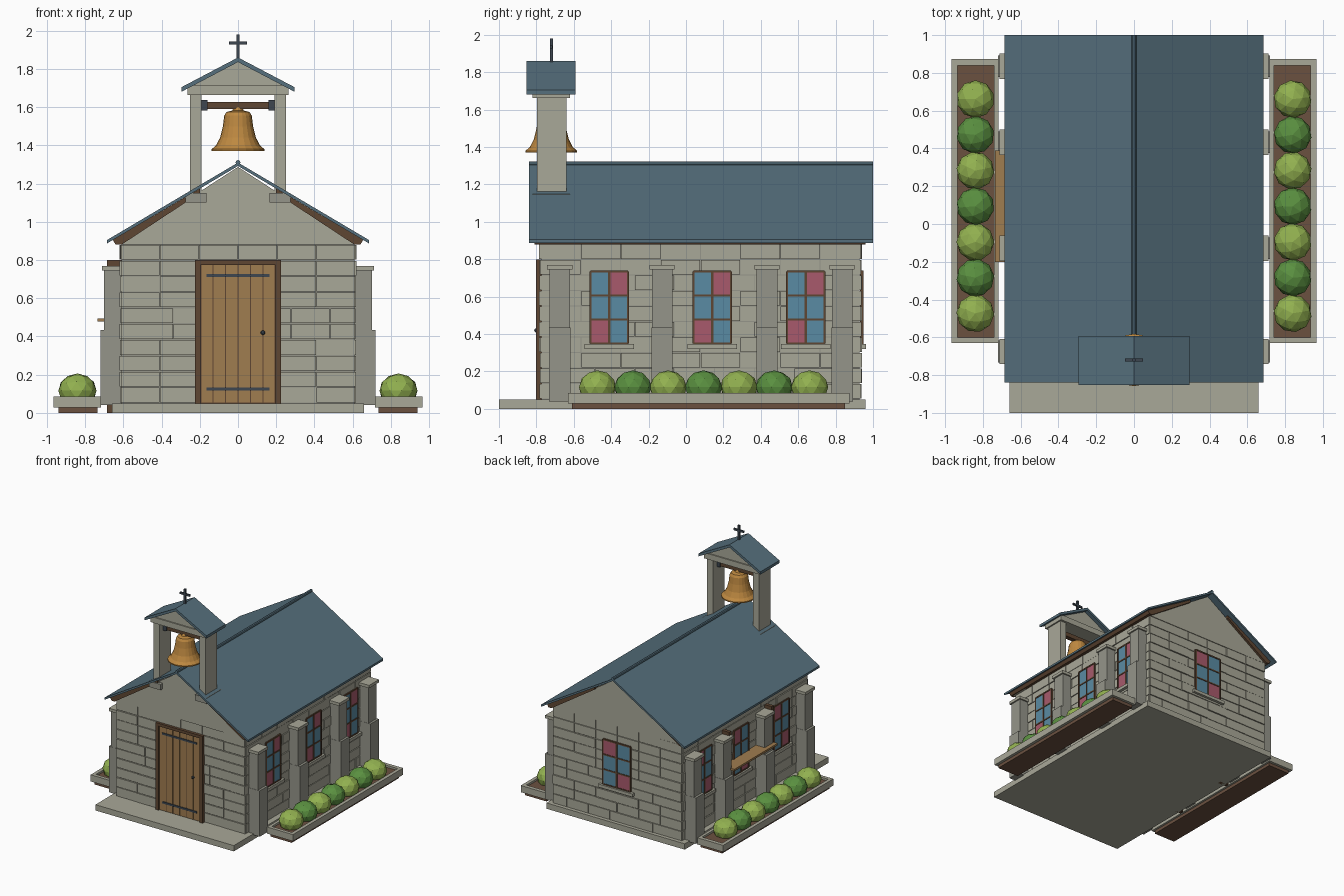
import bpy, bmesh, math, random
from mathutils import Matrix

if "Cube" in bpy.data.objects:
    bpy.data.objects.remove(bpy.data.objects["Cube"])

random.seed(4)

def srgb(h):
    c = [int(h[i:i + 2], 16) / 255 for i in (0, 2, 4)]
    return [(v / 12.92 if v < .04 else ((v + .055) / 1.055) ** 2.4) for v in c] + [1]

MATS = {}
for n, h in dict(stone="a9a898", dark_stone="95958a", slate="56707d", wood="a07d50", trim="5f4632",
                 iron="3d4650", bronze="bd8840", blue_glass="5a8ba3", red_glass="a85a6c",
                 soil="6b5140", light_leaf="92b150", dark_leaf="5a9040").items():
    MATS[n] = bpy.data.materials.new(n)
    MATS[n].diffuse_color = srgb(h)

def finish(name, bm, mat):
    bmesh.ops.recalc_face_normals(bm, faces=bm.faces)
    me = bpy.data.meshes.new(name)
    bm.to_mesh(me)
    bm.free()
    ob = bpy.data.objects.new(name, me)
    bpy.context.collection.objects.link(ob)
    me.materials.append(MATS[mat])
    return ob

def boxes(name, items, mat):
    """One object from boxes given as (x0, x1, y0, y1, z0, z1)."""
    bm = bmesh.new()
    for x0, x1, y0, y1, z0, z1 in items:
        m = Matrix.Translation(((x0 + x1) / 2, (y0 + y1) / 2, (z0 + z1) / 2)) @ \
            Matrix.Diagonal((abs(x1 - x0), abs(y1 - y0), abs(z1 - z0), 1))
        bmesh.ops.create_cube(bm, size=1, matrix=m)
    return finish(name, bm, mat)

def both(*b):
    """A box and its mirror image in x."""
    return [b, (-b[1], -b[0]) + b[2:]]

def prism(name, pts, y0, y1, mat):
    """Extrude an x-z outline along y."""
    bm = bmesh.new()
    f = bm.faces.new([bm.verts.new((x, y0, z)) for x, z in pts])
    r = bmesh.ops.extrude_face_region(bm, geom=[f])
    bmesh.ops.translate(bm, vec=(0, y1 - y0, 0),
                        verts=[v for v in r["geom"] if isinstance(v, bmesh.types.BMVert)])
    return finish(name, bm, mat)

def chevron(name, w, eave, apex, t, y0, y1, mat):
    return prism(name, [(-w, eave), (0, apex), (w, eave), (w, eave - t), (0, apex - t), (-w, eave - t)], y0, y1, mat)

# wall-space box: u along the wall, d outward distance, z up
def on(side, u0, u1, d0, d1, z0, z1):
    return {"right": (d0, d1, u0, u1, z0, z1), "left": (-d1, -d0, u0, u1, z0, z1),
            "back": (u0, u1, d0, d1, z0, z1), "front": (u0, u1, -d1, -d0, z0, z1)}[side]

# slab, wall core and gable
boxes("floor_slab", [(-.66, .66, -1, .96, 0, .05)], "stone")
boxes("wall_core", [(-.61, .61, -.772, .928, .05, .885)], "dark_stone")
prism("gable", [(-.63, .88), (.63, .88), (0, 1.287)], -.79, .94, "stone")

# stone courses with thin open joints
blocks = []
for side, a0, a1, d in (("front", -.615, .615, .765), ("back", -.615, .615, .92),
                        ("right", -.775, .93, .6), ("left", -.775, .93, .6)):
    z = .052
    for row in range(10):
        h = .083
        n = 6 if side in ("front", "back") else 8
        step = (a1 - a0) / n
        shift = random.choice((0, 0, .35)) * step
        cuts = [a0] + [a0 + i * step + shift for i in range(1, n)] + [a1]
        for u0, u1 in zip(cuts, cuts[1:]):
            p = random.uniform(.014, .021)
            blocks.append(on(side, u0 + .002, u1 - .002, d, d + p, z + .003, z + h - .003))
        z += h
boxes("wall_blocks", blocks, "stone")

# main roof with ridge and timber under the eaves
chevron("main_roof", .685, .905, 1.31, .018, -.84, 1.0, "slate")
for s in (-1, 1):
    prism("eave_timber", [(s * x, z) for x, z in ((.655, .905), (.64, .88), (.61, .88), (.2, 1.15), (.2, 1.173))],
          -.81, .96, "trim")
bm = bmesh.new()
bmesh.ops.create_cone(bm, cap_ends=True, segments=8, radius1=.013, radius2=.013, depth=1.84,
                      matrix=Matrix.Translation((0, .08, 1.31)) @ Matrix.Rotation(math.pi / 2, 4, 'X'))
finish("ridge_cap", bm, "slate")

# buttresses
shafts, caps = [], []
for y in (-.675, -.128, .433, .835):
    shafts += both(.6, .72, y - .057, y + .057, .04, .435)
    shafts += both(.6, .70, y - .055, y + .055, .435, .748)
    caps += both(.6, .713, y - .067, y + .067, .745, .77)
boxes("buttress", shafts, "dark_stone")
boxes("buttress_cap", caps, "stone")

# windows: two by three coloured panes, wooden bars, stone sill
blue, red, bars, sills = [], [], [], []
def window(side, c, d, w=.1):
    z0, z1 = .35, .735
    rows = (z1 - z0) / 3
    for i in range(2):
        for j in range(3):
            pane = on(side, c + (i - 1) * w, c + i * w, d - .01, d + .004, z0 + j * rows, z0 + (j + 1) * rows)
            (red if (i, j) in ((1, 2), (0, 0)) else blue).append(pane)
    for i in range(3):
        u = c + (i - 1) * w
        bars.append(on(side, u - .006, u + .006, d - .01, d + .009, z0, z1))
    for j in range(4):
        z = z0 + j * rows
        bars.append(on(side, c - w, c + w, d - .01, d + .008, z - .006, z + .006))
    sills.append(on(side, c - w - .033, c + w + .033, d - .01, d + .022, .32, .347))
for y in (-.41, .14, .64):
    window("right", y, .62)
    window("left", y, .62)
window("back", 0, .94, .13)
boxes("blue_panes", blue, "blue_glass")
boxes("red_panes", red, "red_glass")
boxes("window_bars", bars, "trim")
boxes("window_sills", sills, "stone")

# serving counter on the left wall
boxes("counter_posts", [(-.685, -.6, -.22, -.19, 0, .8), (-.685, -.6, .36, .39, 0, .8)], "trim")
boxes("counter_shelf", [(-.735, -.61, -.2, .39, .478, .495)], "wood")

# front door
boxes("door_frame", both(.195, .225, -.802, -.76, .05, .8) + [(-.195, .195, -.802, -.76, .775, .8)], "trim")
boxes("door_backing", [(-.195, .195, -.788, -.76, .05, .775)], "trim")
boxes("door_planks", [(-.195 + i * .065 + .003, -.13 + i * .065 - .003, -.793, -.76, .055, .775)
                      for i in range(6)], "wood")
boxes("door_straps", [(-.165, .165, -.799, -.78, z - .008, z + .008) for z in (.125, .718)], "iron")
bm = bmesh.new()
bmesh.ops.create_icosphere(bm, subdivisions=2, radius=.012, matrix=Matrix.Translation((.13, -.8, .42)))
finish("door_handle", bm, "iron")

# bell tower
boxes("tower_posts", both(.19, .25, -.797, -.64, 1.14, 1.67), "stone")
boxes("tower_feet", both(.165, .275, -.82, -.62, 1.1, 1.15), "dark_stone")
boxes("tower_beam", [(-.263, .263, -.82, -.62, 1.663, 1.712)], "stone")
prism("tower_gable", [(-.26, 1.7), (.26, 1.7), (0, 1.84)], -.81, -.63, "stone")
chevron("tower_roof", .295, 1.705, 1.86, .024, -.852, -.592, "slate")
boxes("bell_yoke", [(-.19, .19, -.74, -.70, 1.59, 1.628)], "trim")
boxes("yoke_brackets", both(.16, .192, -.748, -.692, 1.583, 1.637), "iron")
boxes("roof_cross", [(-.008, .008, -.728, -.712, 1.84, 1.98), (-.048, .048, -.727, -.713, 1.927, 1.943)], "iron")

# bell, lathed from a profile
prof = [(0, 1.6), (.02, 1.6), (.03, 1.582), (.06, 1.575), (.072, 1.555), (.079, 1.5), (.094, 1.44), (.115, 1.4),
        (.138, 1.38), (.138, 1.37), (.118, 1.372), (.085, 1.43), (.06, 1.54), (0, 1.555)]
bm = bmesh.new()
vs = [bm.verts.new((r, 0, z)) for r, z in prof]
es = [bm.edges.new(p) for p in zip(vs, vs[1:])]
bmesh.ops.spin(bm, geom=vs + es, cent=(0, 0, 0), axis=(0, 0, 1), angle=2 * math.pi, steps=20)
bmesh.ops.remove_doubles(bm, verts=bm.verts, dist=.0005)
bmesh.ops.translate(bm, vec=(0, -.72, 0), verts=bm.verts)
finish("bell", bm, "bronze")
bm = bmesh.new()
bmesh.ops.create_icosphere(bm, subdivisions=1, radius=.022, matrix=Matrix.Translation((0, -.72, 1.4)))
bmesh.ops.create_cone(bm, cap_ends=True, segments=6, radius1=.007, radius2=.007, depth=.16,
                      matrix=Matrix.Translation((0, -.72, 1.48)))
finish("bell_clapper", bm, "iron")

# planters with soil
boxes("planter_soil", both(.735, .94, -.61, .85, 0, .068), "soil")
rim = both(.717, .742, -.63, .873, .028, .085) + both(.935, .965, -.63, .873, .028, .085)
rim += both(.742, .935, -.63, -.6, .028, .085) + both(.742, .935, .84, .873, .028, .085)
boxes("planter_rim", rim, "stone")

# faceted shrubs, light and dark in turn
for i in range(7):
    for s in (-1, 1):
        bm = bmesh.new()
        m = Matrix.Translation((s * .84, -.473 + i * .189, .116)) @ Matrix.Rotation(random.random() * 6, 4, 'Z')
        bmesh.ops.create_icosphere(bm, subdivisions=2, radius=.1, matrix=m @ Matrix.Diagonal((1, 1, .9, 1)))
        finish("shrub", bm, "dark_leaf" if i % 2 else "light_leaf")

for m in bpy.data.materials:
    if m.users and not m.is_grease_pencil:
        m.use_nodes = True
        m.node_tree.nodes["Principled BSDF"].inputs["Base Color"].default_value = m.diffuse_color
